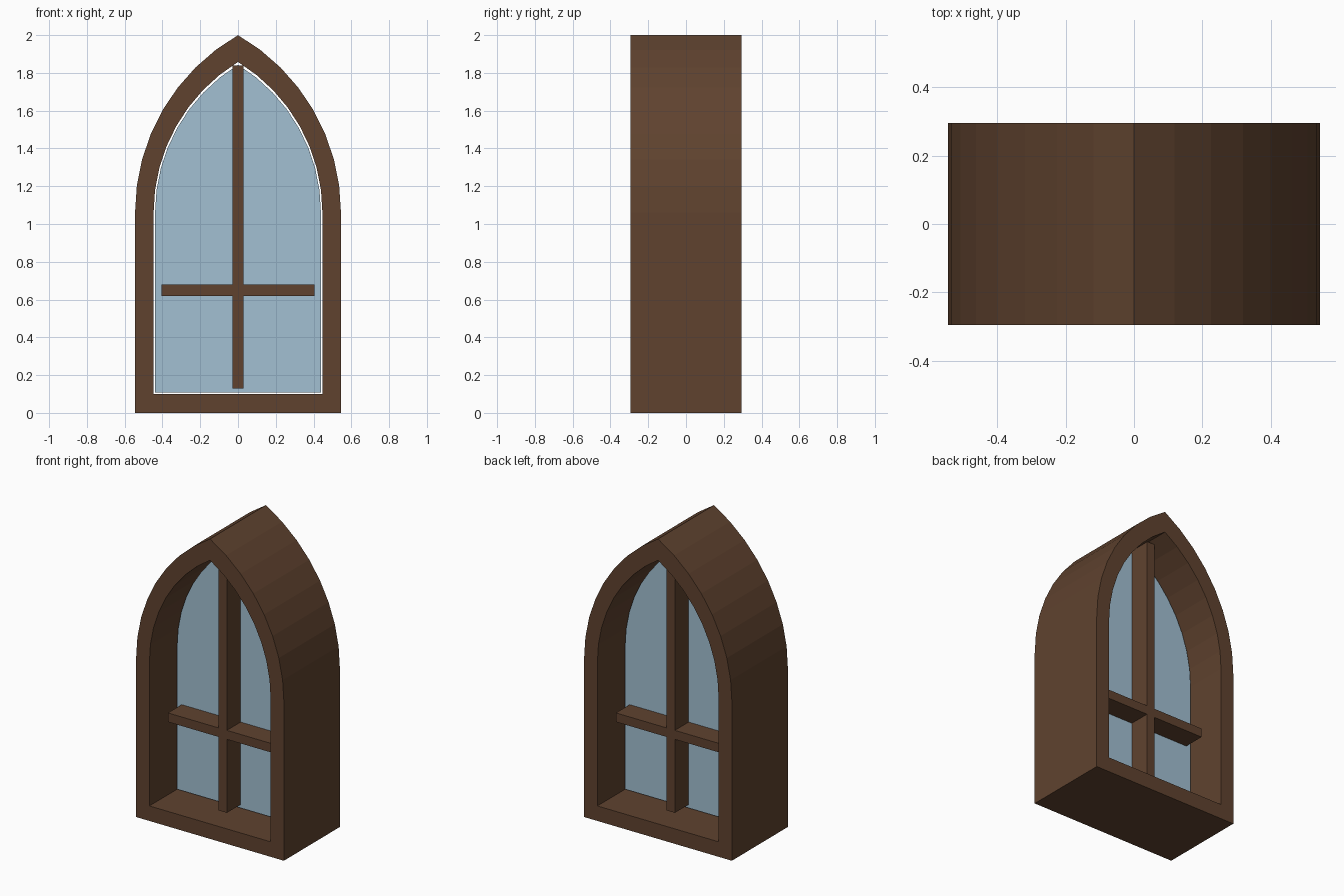
import bpy, bmesh, math

if "Cube" in bpy.data.objects:
    bpy.data.objects.remove(bpy.data.objects["Cube"])

SPRING = 1.06   # height where the pointed arch starts
SEGMENTS = 8    # facets per arch side


def material(name, rgb):
    m = bpy.data.materials.new(name)
    m.diffuse_color = (*rgb, 1.0)
    m.use_nodes = True
    m.node_tree.nodes["Principled BSDF"].inputs["Base Color"].default_value = m.diffuse_color
    return m


wood = material("dark_brown_wood", (0.115, 0.055, 0.028))
glass = material("pale_blue_glass", (0.36, 0.525, 0.645))


def arch_profile(half_width, bottom, apex):
    """Closed (x, z) outline of a pointed arch made of two circular arcs."""
    h = apex - SPRING
    c = (h * h - half_width ** 2) / (2 * half_width)
    r = half_width + c
    end = math.atan2(h, c)
    right = [(r * math.cos(end * i / SEGMENTS) - c,
              SPRING + r * math.sin(end * i / SEGMENTS))
             for i in range(SEGMENTS)]
    left = [(-x, z) for x, z in reversed(right)]
    return ([(-half_width, bottom), (half_width, bottom)]
            + right + [(0.0, apex)] + left)


def extrude_profile(name, outer, half_depth, mat, inner=None):
    """Extrude an outline along y; with an inner outline it becomes a ring."""
    bm = bmesh.new()

    def loop(points, y):
        return [bm.verts.new((x, y, z)) for x, z in points]

    def bridge(a, b):
        for i in range(len(a)):
            j = (i + 1) % len(a)
            bm.faces.new((a[i], a[j], b[j], b[i]))

    front, back = loop(outer, -half_depth), loop(outer, half_depth)
    bridge(front, back)
    if inner:
        hole_front, hole_back = loop(inner, -half_depth), loop(inner, half_depth)
        bridge(hole_front, hole_back)
        bridge(front, hole_front)
        bridge(back, hole_back)
    else:
        bm.faces.new(front)
        bm.faces.new(back)
    bmesh.ops.recalc_face_normals(bm, faces=bm.faces)
    mesh = bpy.data.meshes.new(name)
    bm.to_mesh(mesh)
    bm.free()
    mesh.materials.append(mat)
    obj = bpy.data.objects.new(name, mesh)
    bpy.context.collection.objects.link(obj)
    return obj


# Deep arched frame
extrude_profile("window_frame", arch_profile(0.545, 0.0, 2.0), 0.295, wood,
                inner=arch_profile(0.447, 0.10, 1.858))

# Glass pane, slightly smaller than the opening
extrude_profile("glass_pane", arch_profile(0.439, 0.107, 1.843), 0.015, glass)

# Cross-shaped glazing bars, standing out on both sides of the glass
b, w, lo, hi = 0.03, 0.405, 0.62, 0.68
cross = [(-b, 0.13), (b, 0.13), (b, lo), (w, lo), (w, hi), (b, hi),
         (b, 1.84), (-b, 1.84), (-b, hi), (-w, hi), (-w, lo), (-b, lo)]
extrude_profile("glazing_bars", cross, 0.16, wood)
